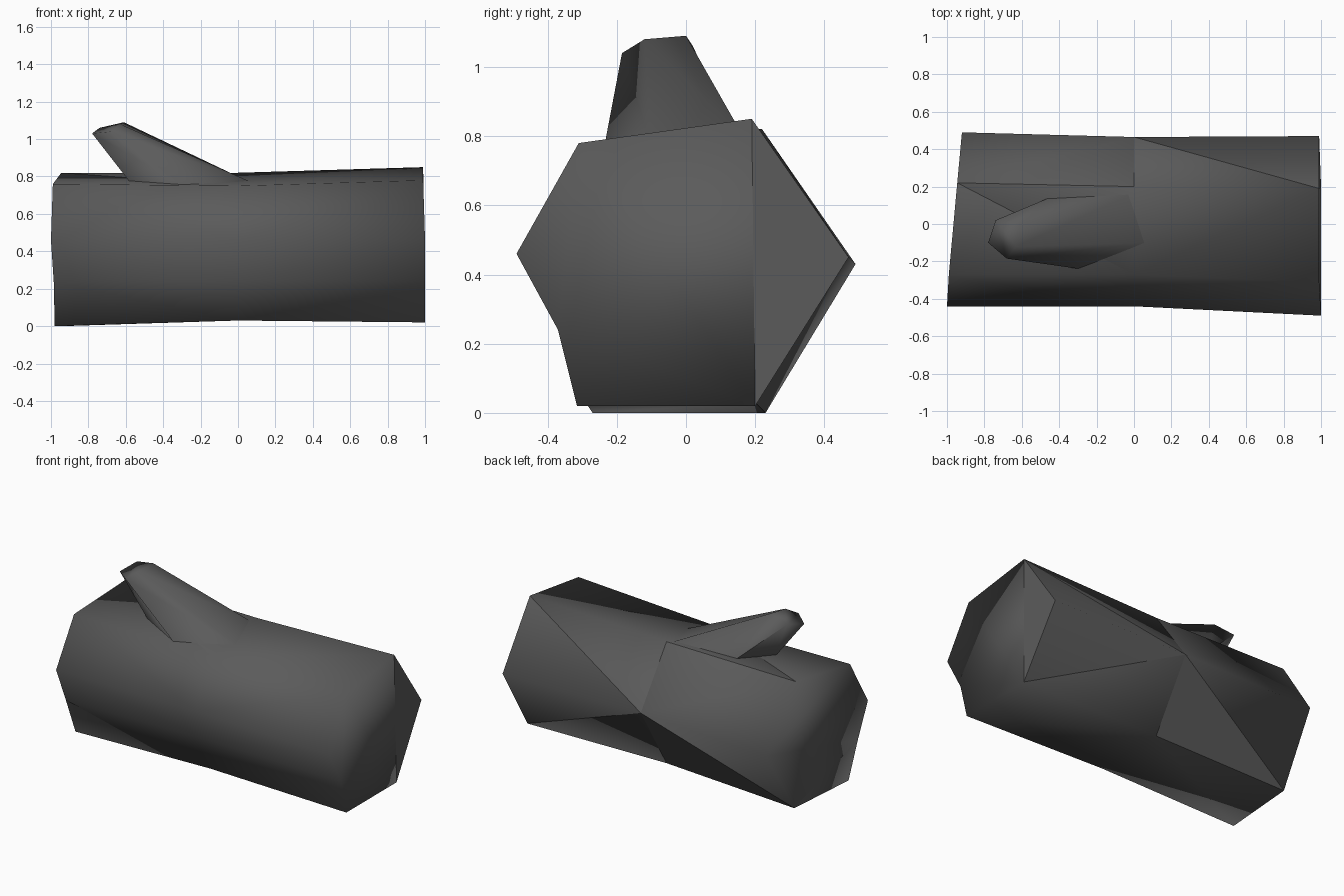
import bpy, bmesh

cube = bpy.data.objects.get("Cube")
if cube:
    bpy.data.objects.remove(cube, do_unlink=True)

# Single dark grey bark colour
bark = bpy.data.materials.new("dark_grey_bark")
bark.use_nodes = True
bark.diffuse_color = (0.105, 0.105, 0.105, 1)
bsdf = bark.node_tree.nodes["Principled BSDF"]
bsdf.inputs["Base Color"].default_value = (0.105, 0.105, 0.105, 1)
bsdf.inputs["Roughness"].default_value = 0.9


def finish(name, bm, sharp=()):
    """Turn a bmesh into a smooth object with chosen sharp edges."""
    bmesh.ops.recalc_face_normals(bm, faces=bm.faces)
    for f in bm.faces:
        f.smooth = True
    for a, b in sharp:
        edge = bm.edges.get((a, b))
        if edge:
            edge.smooth = False
    mesh = bpy.data.meshes.new(name)
    bm.to_mesh(mesh)
    bm.free()
    mesh.materials.append(bark)
    obj = bpy.data.objects.new(name, mesh)
    bpy.context.collection.objects.link(obj)
    return obj


def bridge(bm, outer, inner, flip=()):
    """Join two rings with triangles; flip turns the diagonal."""
    n = len(outer)
    for i in range(n):
        j = (i + 1) % n
        a, b, c, d = outer[i], outer[j], inner[j], inner[i]
        if i in flip:
            bm.faces.new((a, b, d))
            bm.faces.new((b, c, d))
        else:
            bm.faces.new((a, b, c))
            bm.faces.new((a, c, d))


# Log: three cross-sections, ordered top back, top front, front,
# front dent, bottom front, bottom back, back
TB, TF, FR, DENT, BF, BB, BK = range(7)
right_ring = [(-0.945, 0.22, 0.82), (-0.99, -0.27, 0.76), (-1.0, -0.44, 0.46),
              (-0.985, -0.36, 0.235), (-0.98, -0.27, 0.0), (-0.94, 0.23, 0.0),
              (-0.92, 0.49, 0.43)]
middle_ring = [(0, 0.20, 0.82), (0, -0.27, 0.75), (0, -0.44, 0.46),
               (0, -0.34, 0.24), (0, -0.29, 0.03), (0, 0.20, 0.03),
               (0, 0.465, 0.457)]
left_ring = [(0.99, 0.19, 0.85), (0.99, -0.31, 0.78), (1.0, -0.49, 0.46),
             (1.0, -0.37, 0.24), (1.0, -0.315, 0.02), (1.0, 0.20, 0.02),
             (0.99, 0.47, 0.45)]

bm = bmesh.new()
R, M, L = ([bm.verts.new(p) for p in ring]
           for ring in (right_ring, middle_ring, left_ring))
bridge(bm, R, M, flip=(BK,))
bridge(bm, L, M, flip=(BK,))

# Sawn ends, each split along its crease
bm.faces.new([L[i] for i in (TB, TF, FR, DENT, BF, BB)])
bm.faces.new([L[i] for i in (TB, BB, BK)])
bm.faces.new([R[i] for i in (TB, TF, FR, DENT, BB, BK)])
bm.faces.new([R[i] for i in (DENT, BF, BB)])

log_sharp = [(R[TB], M[TB]), (R[TB], M[TF]), (M[TB], M[BK]), (M[BK], M[BB]),
             (M[BK], L[TB]), (M[BK], L[BB]), (M[BK], R[BB]), (M[BB], R[BB]),
             (L[TB], L[BB]), (L[TB], L[BK]), (L[BK], L[BB]),
             (R[DENT], R[BB]), (R[BF], R[BB]), (M[DENT], L[FR])]
finish("log_trunk", bm, log_sharp)

# Branch stub: leaning out of the top towards the right end
base_ring = [(0.0, 0.165, 0.80), (0.07, -0.10, 0.77), (-0.29, -0.24, 0.75),
             (-0.57, -0.10, 0.76), (-0.43, 0.15, 0.78)]
tip_ring = [(-0.61, 0.0, 1.09), (-0.63, -0.12, 1.08), (-0.68, -0.185, 1.04),
            (-0.78, -0.10, 1.03), (-0.74, 0.02, 1.06)]
bm = bmesh.new()
base, tip = ([bm.verts.new(p) for p in ring] for ring in (base_ring, tip_ring))
bridge(bm, base, tip)
bm.faces.new(tip)
finish("branch_stub", bm, [(tip[3], base[3]), (tip[4], base[4])])
